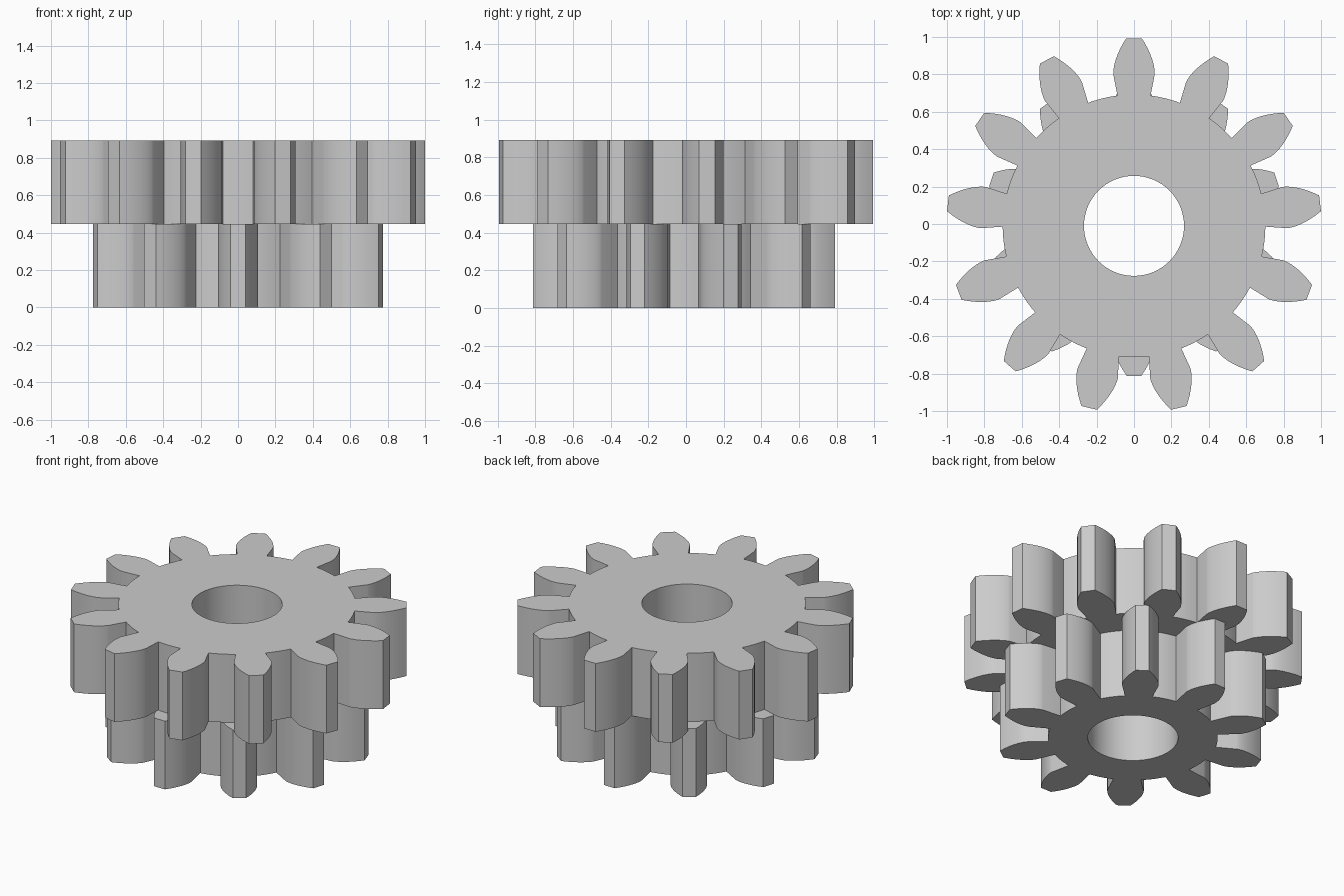
import bpy
import bmesh
import math

if "Cube" in bpy.data.objects:
    bpy.data.objects.remove(bpy.data.objects["Cube"], do_unlink=True)

MODULE = 2 / 15 * 1.003
PRESSURE = math.radians(20)
CENTRE_Y = -0.01
BORE = 2 * MODULE
LAYER = 0.446

grey = bpy.data.materials.new("light grey")
grey.use_nodes = True
grey.diffuse_color = (0.6, 0.6, 0.6, 1)
grey.node_tree.nodes["Principled BSDF"].inputs["Base Color"].default_value = (0.6, 0.6, 0.6, 1)


def involute(angle):
    return math.tan(angle) - angle


def tooth_flank(teeth):
    """Radius and half angle of one tooth side, from root to tip."""
    pitch = teeth * MODULE / 2
    base, tip, root = pitch * math.cos(PRESSURE), pitch + MODULE, pitch - 1.25 * MODULE
    half = math.pi / (2 * teeth) + involute(PRESSURE)
    flank = [(root, half - 0.009)]  # slight undercut at the root
    steps = 10
    for i in range(steps + 1):
        radius = base + (tip - base) * (i / steps) ** 1.5
        flank.append((radius, half - involute(math.acos(min(1, base / radius)))))
    return flank


def gear_outline(teeth, start):
    flank = tooth_flank(teeth)
    root, root_angle = flank[0]
    step = 2 * math.pi / teeth
    points = []
    for t in range(teeth):
        middle = start + t * step
        points += [(r, middle - a) for r, a in flank]
        points += [(r, middle + a) for r, a in reversed(flank)]
        # root arc up to the next tooth
        gap = step - 2 * root_angle
        points += [(root, middle + root_angle + gap * k / 6) for k in range(1, 6)]
    return points


def make_gear(name, teeth, start, bottom):
    bm = bmesh.new()
    bore = [(BORE, 2 * math.pi * k / 64) for k in range(64)]
    edges = []
    for loop in (gear_outline(teeth, start), bore):
        verts = [bm.verts.new((r * math.cos(a), r * math.sin(a), 0)) for r, a in loop]
        edges += [bm.edges.new((v, verts[i - 1])) for i, v in enumerate(verts)]
    bmesh.ops.triangle_fill(bm, use_beauty=True, edges=edges, normal=(0, 0, 1))
    result = bmesh.ops.extrude_face_region(bm, geom=bm.faces[:], use_keep_orig=True)
    top = [g for g in result["geom"] if isinstance(g, bmesh.types.BMVert)]
    bmesh.ops.translate(bm, verts=top, vec=(0, 0, LAYER))
    bmesh.ops.recalc_face_normals(bm, faces=bm.faces[:])
    mesh = bpy.data.meshes.new(name)
    bm.to_mesh(mesh)
    bm.free()
    mesh.materials.append(grey)
    gear = bpy.data.objects.new(name, mesh)
    gear.location = (0, CENTRE_Y, bottom)
    bpy.context.collection.objects.link(gear)
    bpy.ops.object.select_all(action="DESELECT")
    gear.select_set(True)
    bpy.context.view_layer.objects.active = gear
    bpy.ops.object.shade_smooth_by_angle(angle=math.radians(20))


# Large gear stacked on the small one, sharing the bore
make_gear("small_lower_gear", 10, -math.pi / 2, 0)
make_gear("large_upper_gear", 13, math.pi / 2, LAYER)
